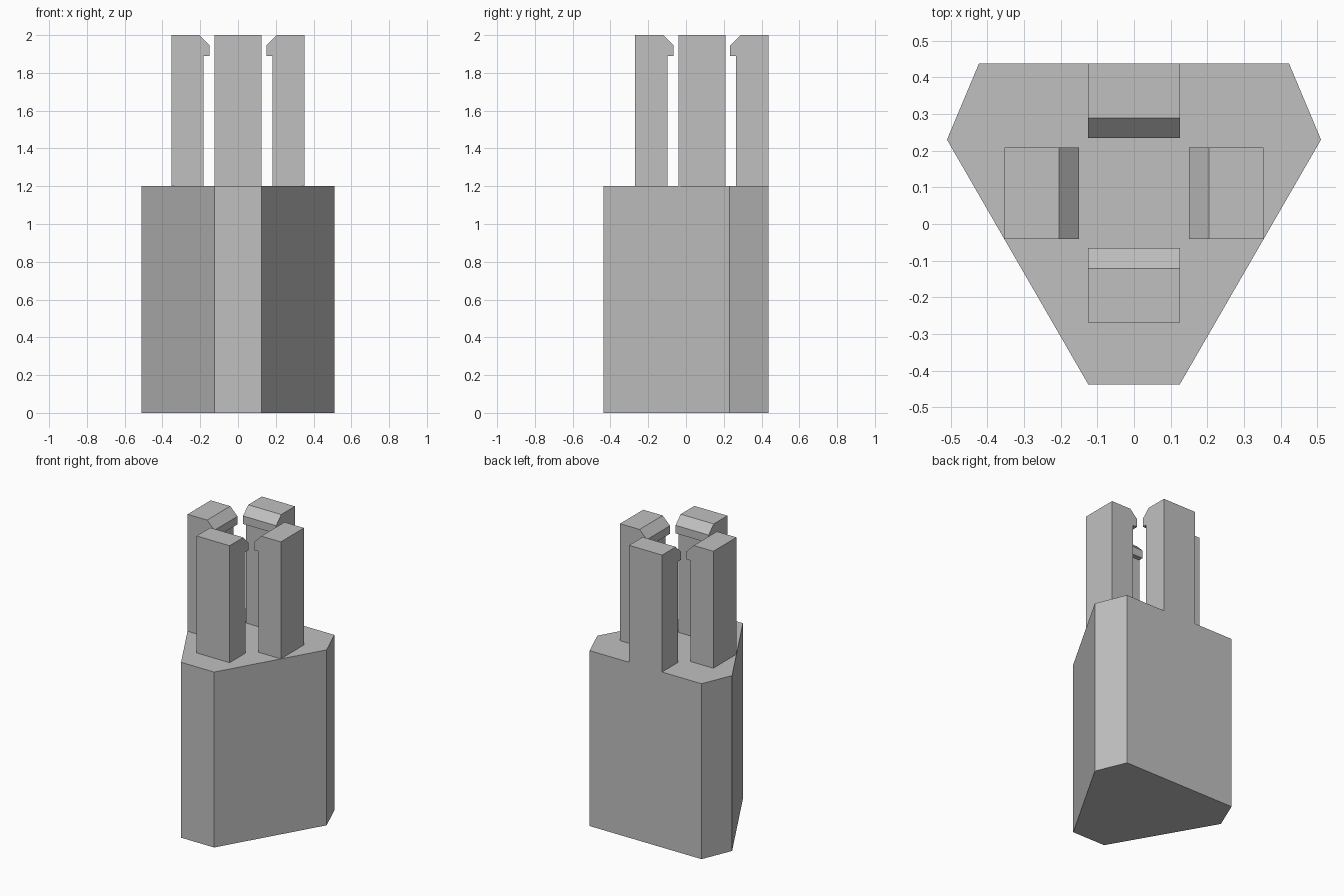
import bpy, bmesh
from math import pi
from mathutils import Matrix, Vector

cube = bpy.data.objects.get("Cube")
if cube:
    bpy.data.objects.remove(cube, do_unlink=True)

grey = bpy.data.materials.new("plain_grey")
grey.use_nodes = True
colour = (0.53, 0.53, 0.53, 1)
grey.diffuse_color = colour
grey.node_tree.nodes["Principled BSDF"].inputs["Base Color"].default_value = colour


def extrude_profile(name, points, direction, matrix=Matrix()):
    """Extrude a flat outline along a direction into a closed solid."""
    bm = bmesh.new()
    face = bm.faces.new([bm.verts.new(p) for p in points])
    new = bmesh.ops.extrude_face_region(bm, geom=[face])["geom"]
    verts = [v for v in new if isinstance(v, bmesh.types.BMVert)]
    bmesh.ops.translate(bm, verts=verts, vec=Vector(direction))
    bmesh.ops.transform(bm, matrix=matrix, verts=bm.verts)
    bmesh.ops.recalc_face_normals(bm, faces=bm.faces)
    mesh = bpy.data.meshes.new(name)
    bm.to_mesh(mesh)
    bm.free()
    mesh.materials.append(grey)
    obj = bpy.data.objects.new(name, mesh)
    bpy.context.collection.objects.link(obj)
    return obj


# Six-sided body, mirrored from its left half
half = [(0.125, -0.437), (0.51, 0.23), (0.423, 0.437)]
outline = half + [(-x, y) for x, y in reversed(half)]
body_top = 1.2
extrude_profile("body", [(x, y, 0) for x, y in outline], (0, 0, body_top))

# Four hooked prongs in a ring, hooks facing inward
prong_width = 0.25
prong = [(0.353, body_top), (0.353, 2), (0.205, 2), (0.15, 1.945),
         (0.15, 1.89), (0.182, 1.89), (0.182, body_top)]
ring_centre = Matrix.Translation((0, 0.084, 0))
for i, side in enumerate(("left", "back", "right", "front")):
    extrude_profile(side + "_prong",
                    [(r, -prong_width / 2, z) for r, z in prong],
                    (0, prong_width, 0),
                    ring_centre @ Matrix.Rotation(i * pi / 2, 4, "Z"))
